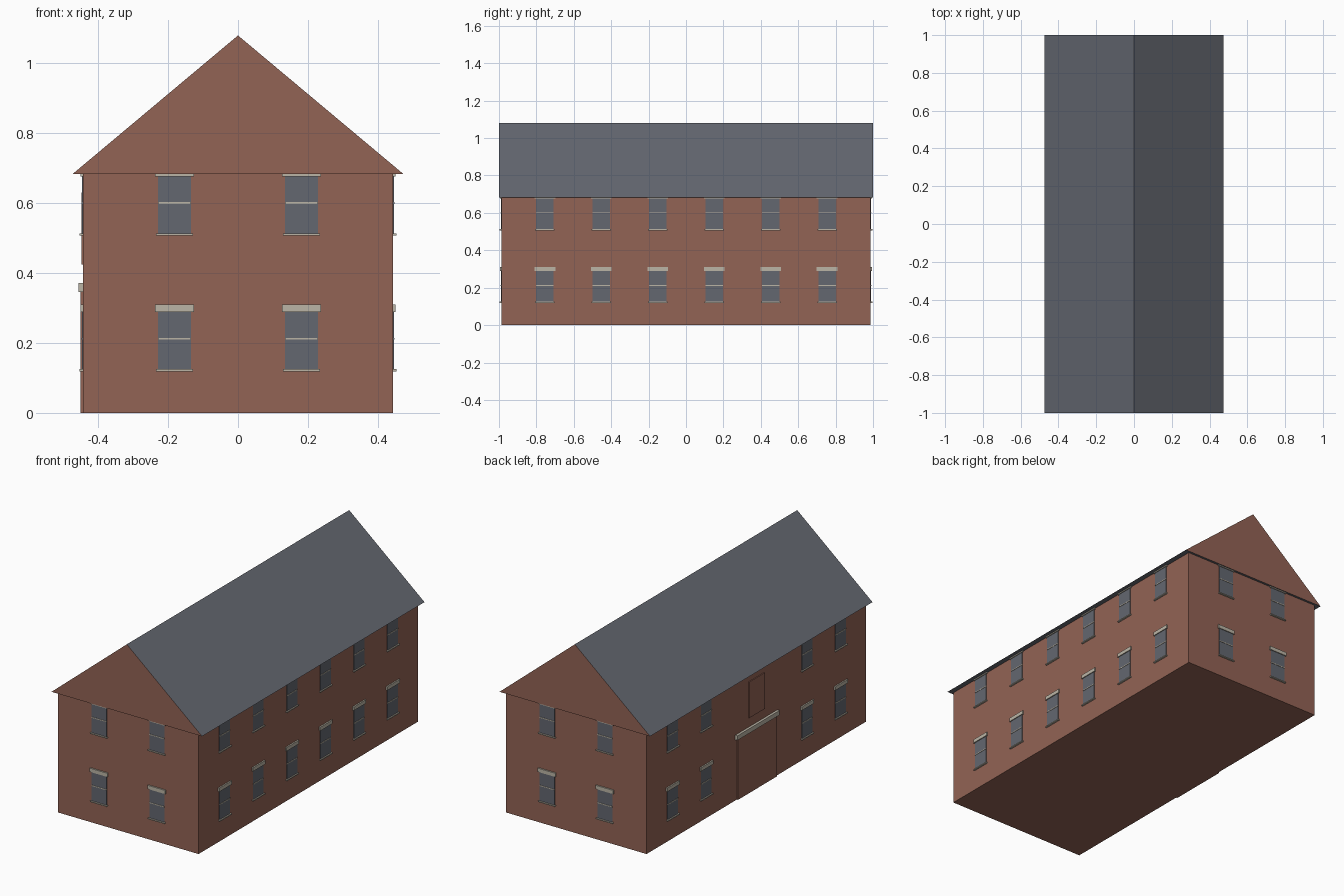
import bpy
import bmesh
from math import pi
from mathutils import Matrix, Vector

cube = bpy.data.objects.get("Cube")
if cube:
    bpy.data.objects.remove(cube, do_unlink=True)


def material(name, rgb):
    m = bpy.data.materials.new(name)
    m.use_nodes = True
    colour = (*rgb, 1)
    m.diffuse_color = colour
    m.node_tree.nodes["Principled BSDF"].inputs["Base Color"].default_value = colour
    return m


brick = material("brick red", (0.29, 0.125, 0.09))
slate = material("slate grey", (0.13, 0.14, 0.165))
glass = material("window grey", (0.125, 0.135, 0.16))
stone = material("pale stone", (0.50, 0.46, 0.38))

WALL_X, WALL_Y = 0.443, 0.987
EAVE_X, EAVE_Z, RIDGE_Z = 0.474, 0.683, 1.08


def box(name, mat, low, high, matrix=Matrix()):
    """Box between two corners, placed by a matrix."""
    low, high = Vector(low), Vector(high)
    bm = bmesh.new()
    bmesh.ops.create_cube(bm, size=1)
    for v in bm.verts:
        v.co = matrix @ Vector(((low[i] + high[i]) / 2 + v.co[i] * (high[i] - low[i])) for i in range(3))
    return finish(name, bm, [mat])


def finish(name, bm, mats):
    mesh = bpy.data.meshes.new(name)
    bm.to_mesh(mesh)
    bm.free()
    for m in mats:
        mesh.materials.append(m)
    ob = bpy.data.objects.new(name, mesh)
    bpy.context.collection.objects.link(ob)
    return ob


def plate(name, mat, wall, centre, half, bottom, top, depth):
    """Box standing proud of a wall by depth; local -y points outward."""
    box(name, mat, (centre - half, -depth, bottom), (centre + half, 0.002, top), wall)


def window(side, wall, centre, base):
    """Sash window with sill, middle rail and lintel."""
    plate(side + "_window_glass", glass, wall, centre, 0.047, base, base + 0.168, 0.003)
    plate(side + "_window_rail", stone, wall, centre, 0.047, base + 0.088, base + 0.093, 0.005)
    plate(side + "_window_sill", stone, wall, centre, 0.053, base - 0.003, base + 0.003, 0.010)
    plate(side + "_window_lintel", stone, wall, centre, 0.056, base + 0.167, base + 0.188, 0.008)


# Brick walls
box("walls", brick, (-WALL_X, -WALL_Y, 0), (WALL_X, WALL_Y, EAVE_Z))

# Solid gabled roof: slate slopes and soffit, brick gable ends
bm = bmesh.new()
gable = bm.faces.new([bm.verts.new(p) for p in
                      ((-EAVE_X, -1, EAVE_Z), (EAVE_X, -1, EAVE_Z), (0, -1, RIDGE_Z))])
extruded = bmesh.ops.extrude_face_region(bm, geom=[gable], use_keep_orig=True)
bmesh.ops.translate(bm, vec=(0, 2, 0),
                    verts=[g for g in extruded["geom"] if isinstance(g, bmesh.types.BMVert)])
bmesh.ops.recalc_face_normals(bm, faces=bm.faces)
for f in bm.faces:
    f.material_index = int(abs(f.normal.y) > 0.9)
finish("roof", bm, [slate, brick])

# Each wall frame turns the front wall onto its side of the building
def wall_frame(turn, distance):
    return Matrix.Rotation(turn, 4, "Z") @ Matrix.Translation((0, -distance, 0))


bays = (-0.755, -0.453, -0.151, 0.151, 0.453, 0.755)
sides = (("front", 0, WALL_Y, (-0.182, 0.182)),
         ("back", pi, WALL_Y, (-0.182, 0.182)),
         ("left", pi / 2, WALL_X, bays),
         ("right", -pi / 2, WALL_X, bays[:2] + bays[-2:]))
for side, turn, distance, centres in sides:
    for centre in centres:
        for base in (0.122, 0.51):
            window(side, wall_frame(turn, distance), centre, base)

# Loading doors in the middle of the right wall
right_wall = wall_frame(-pi / 2, WALL_X)
plate("large_door", brick, right_wall, 0, 0.175, 0, 0.347, 0.007)
plate("large_door_lintel", stone, right_wall, 0, 0.19, 0.346, 0.372, 0.014)
plate("loft_door", brick, right_wall, 0, 0.07, 0.425, 0.63, 0.005)
